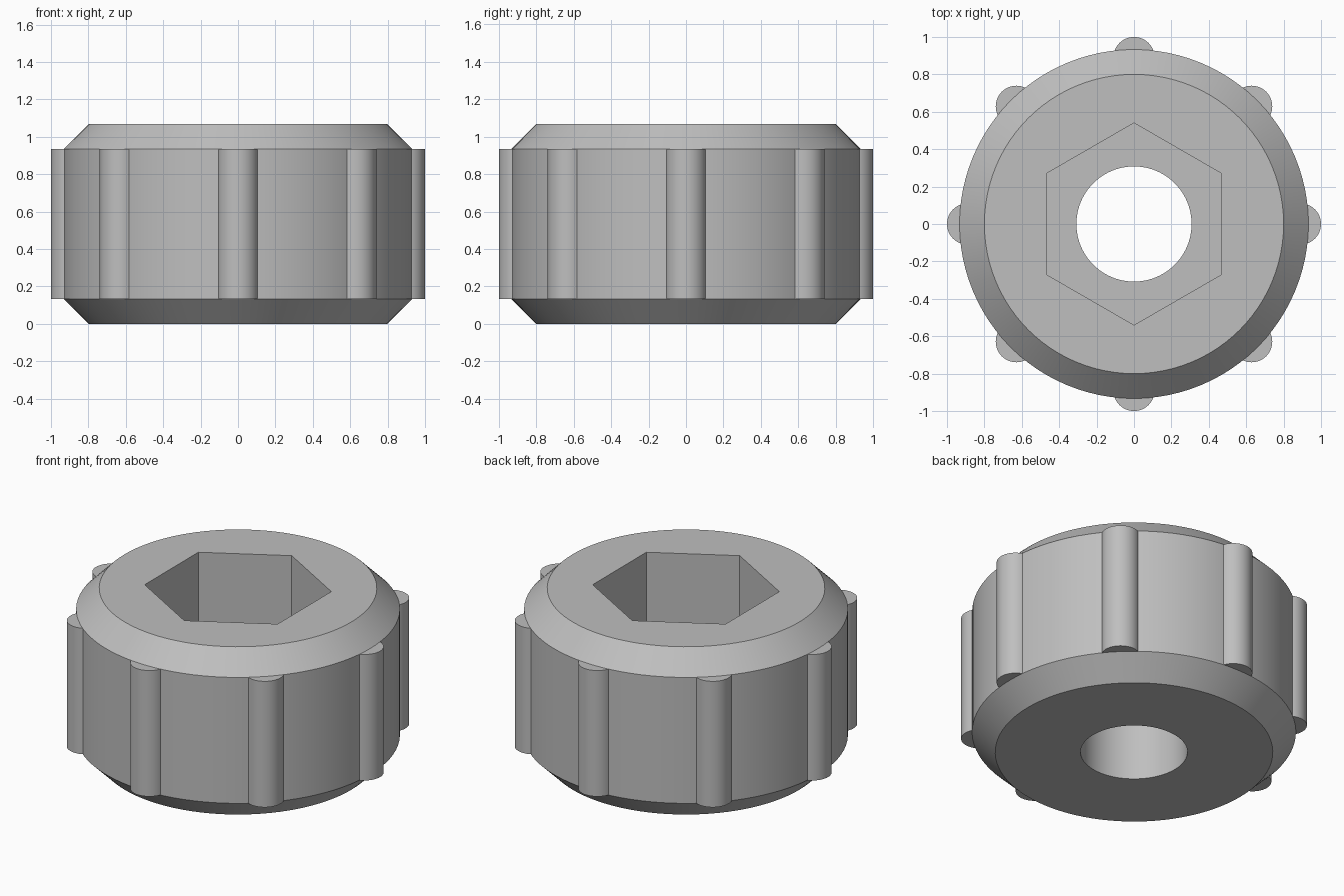
import bpy
import math

if "Cube" in bpy.data.objects:
    bpy.data.objects.remove(bpy.data.objects["Cube"], do_unlink=True)

SEGMENTS = 96
BODY_R, RIM_R, HOLE_R, HEX_R = 0.933, 0.8, 0.308, 0.54
HEIGHT, CHAMFER, SOCKET_FLOOR = 1.067, 0.133, 0.53
RIB_R, RIB_COUNT = 0.11, 8

grey = bpy.data.materials.new("matte grey")
grey.use_nodes = True
colour = (0.52, 0.52, 0.52, 1)
grey.diffuse_color = colour
grey.node_tree.nodes["Principled BSDF"].inputs["Base Color"].default_value = colour


def finish(obj):
    """Assign the colour and smooth the round surfaces."""
    obj.data.materials.append(grey)
    bpy.ops.object.select_all(action="DESELECT")
    obj.select_set(True)
    bpy.context.view_layer.objects.active = obj
    bpy.ops.object.shade_smooth_by_angle(angle=math.radians(30))


def circle(radius):
    return lambda angle: radius


def hexagon(radius):
    """Distance to the hexagon's side, with corners on the y axis."""
    apothem = radius * math.cos(math.pi / 6)
    sector = math.pi / 3
    return lambda a: apothem / math.cos((a + sector / 2) % sector - sector / 2)


# Knob body: closed loop of rings, outside upwards then down through the socket
rings = [
    (circle(HOLE_R), 0),
    (circle(RIM_R), 0),
    (circle(BODY_R), CHAMFER),
    (circle(BODY_R), HEIGHT - CHAMFER),
    (circle(RIM_R), HEIGHT),
    (hexagon(HEX_R), HEIGHT),
    (hexagon(HEX_R), SOCKET_FLOOR),
    (circle(HOLE_R), SOCKET_FLOOR),
]
verts, faces = [], []
for outline, z in rings:
    for i in range(SEGMENTS):
        a = 2 * math.pi * i / SEGMENTS
        verts.append((outline(a) * math.cos(a), outline(a) * math.sin(a), z))
for r in range(len(rings)):
    low, high = r * SEGMENTS, (r + 1) % len(rings) * SEGMENTS
    for i in range(SEGMENTS):
        j = (i + 1) % SEGMENTS
        faces.append((low + i, low + j, high + j, high + i))
mesh = bpy.data.meshes.new("knob_body")
mesh.from_pydata(verts, [], faces)
body = bpy.data.objects.new("knob_body", mesh)
bpy.context.collection.objects.link(body)
finish(body)

# Grip ribs around the side
for k in range(RIB_COUNT):
    a = 2 * math.pi * k / RIB_COUNT
    reach = 1 - RIB_R
    bpy.ops.mesh.primitive_cylinder_add(
        vertices=48, radius=RIB_R, depth=HEIGHT - 2 * CHAMFER,
        location=(reach * math.cos(a), reach * math.sin(a), HEIGHT / 2))
    rib = bpy.context.object
    rib.name = f"grip_rib_{k + 1}"
    finish(rib)
